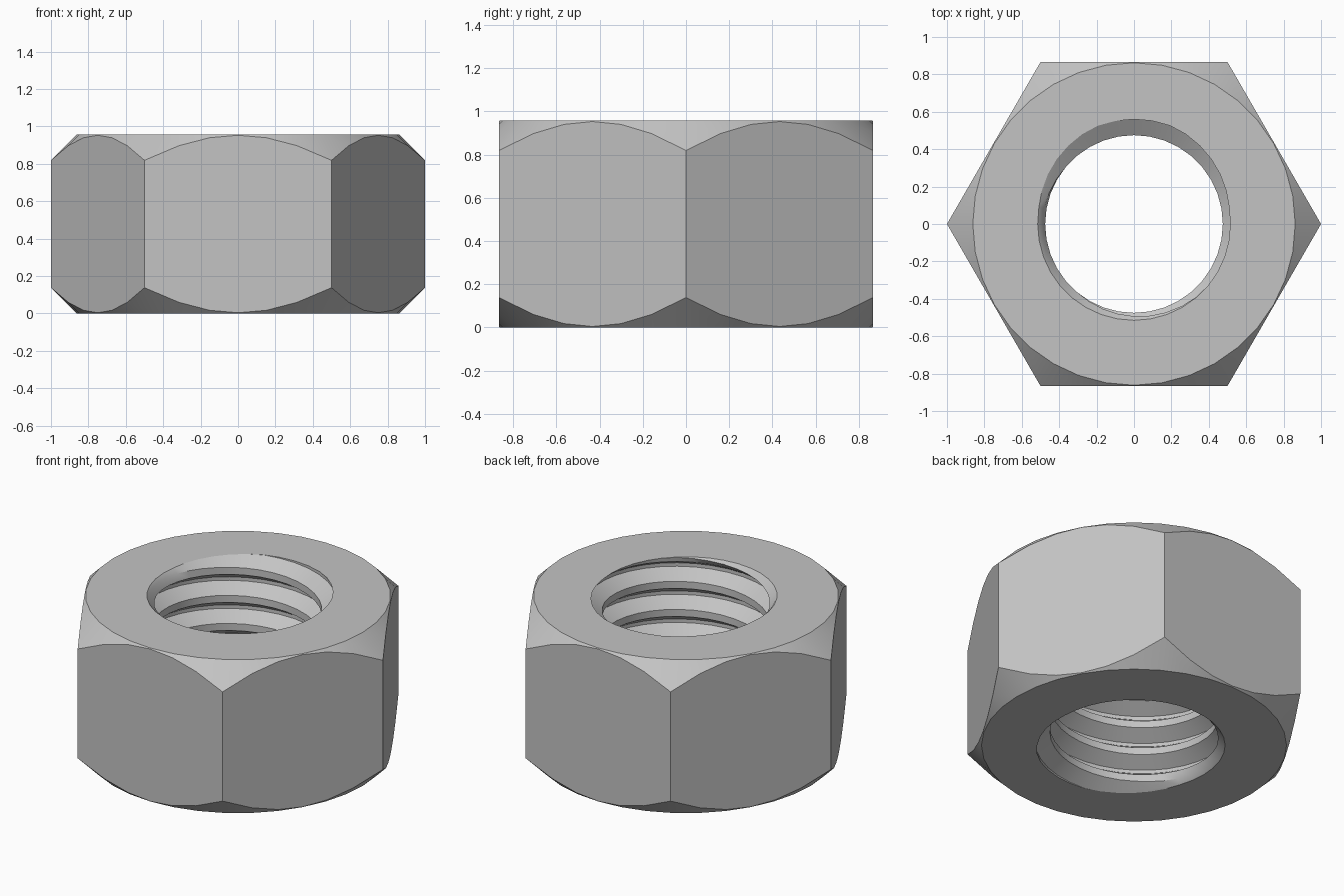
import bpy, bmesh, math

if "Cube" in bpy.data.objects:
    bpy.data.objects.remove(bpy.data.objects["Cube"], do_unlink=True)

HEIGHT, FLAT, FACE_R = 0.957, math.cos(math.pi / 6), 0.862
MINOR, MAJOR, PITCH, MOUTH = 0.475, 0.56, 0.175, 0.515
COLUMNS = 36
# One turn of thread: fraction of the pitch, depth from crest to root
THREAD = [(-1/16, 1), (1/16, 1), (7/32, 0.5), (3/8, 0), (5/8, 0), (25/32, 0.5)]


def thread_radius(z, shift):
    """Radius of the threaded hole, with a small countersink at both ends."""
    f = ((z - shift) / PITCH + 0.5) % 1 - 0.5
    depth = min(1, max(0, (3/8 - abs(f)) / (5/16)))
    sink = MOUTH - min(z, HEIGHT - z)
    return max(MINOR + (MAJOR - MINOR) * depth, sink)


def section(angle):
    """Closed radial section (radius, height) at one angle."""
    shift = HEIGHT + PITCH * (angle / math.tau - 0.25)
    loop = []
    for turn in range(-8, 3):
        for fraction, _ in THREAD:
            z = min(HEIGHT, max(0, shift + (turn + fraction) * PITCH))
            loop.append((thread_radius(z, shift), z))
    # Outer hexagon, cut by a 45 degree cone at top and bottom
    off_axis = (angle + 1e-9) % (math.pi / 3) - math.pi / 6
    hex_r = FLAT / math.cos(off_axis)
    drop = hex_r - FACE_R
    return loop + [(FACE_R, HEIGHT), (hex_r, HEIGHT - drop), (hex_r, drop), (FACE_R, 0)]


# Sweep the section around the axis
bm = bmesh.new()
rings = []
for i in range(COLUMNS + 1):
    a = math.tau * i / COLUMNS
    rings.append([bm.verts.new((r * math.cos(a), r * math.sin(a), z)) for r, z in section(a)])
for first, second in zip(rings, rings[1:]):
    count = len(first)
    for k in range(count):
        n = (k + 1) % count
        bm.faces.new((first[k], second[k], second[n], first[n]))

# Close the seam and remove the thread rows that were trimmed away
bmesh.ops.remove_doubles(bm, verts=bm.verts[:], dist=0.0002)
bmesh.ops.dissolve_degenerate(bm, edges=bm.edges[:], dist=0.0001)
bmesh.ops.recalc_face_normals(bm, faces=bm.faces[:])
mesh = bpy.data.meshes.new("hex_nut")
bm.to_mesh(mesh)
bm.free()

# Plain grey steel
steel = bpy.data.materials.new("grey_steel")
steel.use_nodes = True
grey = (0.55, 0.55, 0.55, 1)
steel.diffuse_color = grey
steel.node_tree.nodes["Principled BSDF"].inputs["Base Color"].default_value = grey
mesh.materials.append(steel)

nut = bpy.data.objects.new("hex_nut", mesh)
bpy.context.collection.objects.link(nut)
bpy.ops.object.select_all(action="DESELECT")
nut.select_set(True)
bpy.context.view_layer.objects.active = nut
bpy.ops.object.shade_smooth_by_angle(angle=math.radians(30))
